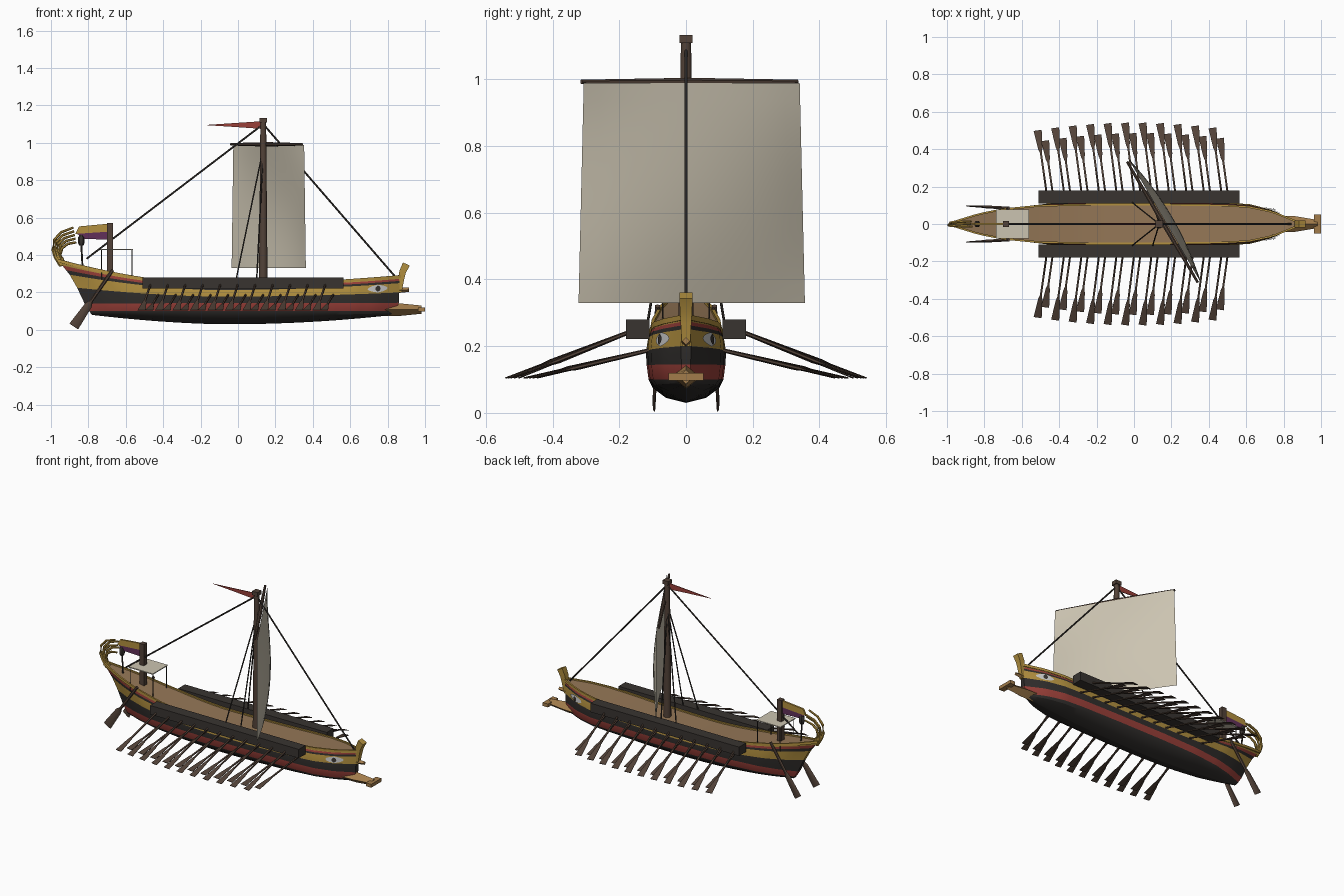
import bpy, bmesh, math
from mathutils import Vector as V

if "Cube" in bpy.data.objects:
    bpy.data.objects.remove(bpy.data.objects["Cube"])

def mat(name, r, g, b):
    m = bpy.data.materials.new(name)
    m.diffuse_color = (r, g, b, 1)
    m.use_nodes = True
    m.node_tree.nodes["Principled BSDF"].inputs["Base Color"].default_value = m.diffuse_color
    return m

BLACK = mat("pitch", .03, .027, .025)
RED = mat("red_paint", .32, .05, .04)
YELLOW = mat("ochre_paint", .45, .28, .05)
DECK = mat("deck_planks", .30, .185, .095)
WOOD = mat("dark_wood", .085, .055, .04)
DARK = mat("black_wood", .04, .034, .03)
BRONZE = mat("bronze", .36, .2, .07)
CLOTH = mat("canvas", .60, .55, .44)
PURPLE = mat("purple_cloth", .12, .03, .1)
WHITE = mat("white_paint", .6, .6, .58)

def make(name, verts, faces, mats, idx=None, angle=30):
    me = bpy.data.meshes.new(name)
    me.from_pydata([tuple(v) for v in verts], [], faces)
    for m in mats:
        me.materials.append(m)
    if idx:
        me.polygons.foreach_set("material_index", idx)
    bm = bmesh.new()
    bm.from_mesh(me)
    bmesh.ops.recalc_face_normals(bm, faces=bm.faces)
    bm.to_mesh(me)
    bm.free()
    me.shade_smooth()
    me.set_sharp_from_angle(angle=math.radians(angle))
    ob = bpy.data.objects.new(name, me)
    bpy.context.collection.objects.link(ob)
    return ob

def tube(name, pts, radii, m, n=6, phase=None):
    """Sweep an n-sided section; radii are numbers or (sideways, upward) pairs."""
    pts = [V(p) for p in pts]
    if not isinstance(radii, list):
        radii = [radii] * len(pts)
    phase = math.pi / n if phase is None else phase
    k = 1 / math.cos(math.pi / 4) if n == 4 and phase else 1
    verts, faces = [], []
    for i, p in enumerate(pts):
        t = (pts[min(i + 1, len(pts) - 1)] - pts[max(i - 1, 0)]).normalized()
        side = t.cross(V((0, 0, 1)))
        side = side.normalized() if side.length > .01 else V((0, 1, 0))
        up = side.cross(t)
        a, b = radii[i] if isinstance(radii[i], tuple) else (radii[i], radii[i])
        for j in range(n):
            w = phase + 2 * math.pi * j / n
            verts.append(p + side * a * k * math.cos(w) + up * b * k * math.sin(w))
            if i:
                q, j2 = (i - 1) * n, (j + 1) % n
                faces.append((q + j, q + j2, q + n + j2, q + n + j))
    faces += [tuple(range(n)), tuple(range(len(verts) - n, len(verts)))]
    return make(name, verts, faces, [m], angle=40)

def box(name, lo, hi, m):
    y, z = (lo[1] + hi[1]) / 2, (lo[2] + hi[2]) / 2
    return tube(name, [(lo[0], y, z), (hi[0], y, z)], ((hi[1] - lo[1]) / 2, (hi[2] - lo[2]) / 2), m, 4)

def plate(name, xz, m, th=.005, y=0):
    n = len(xz)
    verts = [(x, y + s * th / 2, z) for s in (-1, 1) for x, z in xz]
    faces = [tuple(range(n)), tuple(range(n, 2 * n))]
    faces += [(i, (i + 1) % n, n + (i + 1) % n, n + i) for i in range(n)]
    return make(name, verts, faces, [m])

# Hull: painted levels (half width, stern x, stern z, mid z, bow x, bow z)
LEVELS = [(0, -.78, .08, .03, .83, .08), (.06, -.785, .085, .045, .835, .083),
          (.1, -.79, .092, .075, .84, .09), (.112, -.795, .1, .1, .845, .1),
          (.118, -.82, .14, .143, .86, .145), (.12, -.86, .225, .178, .862, .2),
          (.115, -.9, .295, .213, .865, .25), (.112, -.92, .32, .222, .867, .262),
          (.108, -.94, .345, .232, .868, .273), (.104, -.96, .37, .24, .87, .285)]
PLAN = [(0, .12), (.07, .5), (.14, .75), (.25, .94), (.4, 1), (.6, 1), (.78, .96), (.86, .88), (.93, .62), (1, .12)]

def surf(u, lev, s=1):
    i = min(int(lev), len(LEVELS) - 2)
    w, xs, zs, zm, xb, zb = [a + (b - a) * (lev - i) for a, b in zip(LEVELS[i], LEVELS[i + 1])]
    for (u0, b0), (u1, b1) in zip(PLAN, PLAN[1:]):
        if u <= u1:
            beam = b0 + (b1 - b0) * (u - u0) / (u1 - u0)
            break
    z = zm + ((zs - zm) * ((.45 - u) / .45) ** 1.7 if u < .45 else (zb - zm) * ((u - .45) / .55) ** 2)
    return V((xs + (xb - xs) * u, s * w * beam, z))

NS, NL = 50, len(LEVELS)
US = [i / NS for i in range(NS + 1)]
verts = [surf(u, l, s) for s in (-1, 1) for l in range(NL) for u in US]
vid = lambda s, l, i: (s * NL + l) * (NS + 1) + i
faces, idx = [], []
band = [0, 0, 0, 1, 0, 2, 0, 1, 2]
for l in range(NL - 1):
    for i in range(NS):
        for s in (0, 1):
            faces.append((vid(s, l, i), vid(s, l, i + 1), vid(s, l + 1, i + 1), vid(s, l + 1, i)))
            idx.append(band[l])
    for i in (0, NS):
        faces.append((vid(0, l, i), vid(1, l, i), vid(1, l + 1, i), vid(0, l + 1, i)))
        idx.append(band[l])
for i in range(NS):
    faces.append((vid(0, NL - 1, i), vid(1, NL - 1, i), vid(1, NL - 1, i + 1), vid(0, NL - 1, i + 1)))
    idx.append(3)
make("hull", verts, faces, [BLACK, RED, YELLOW, DECK], idx)

# Parts mirrored on both sides
for s, tag in ((-1, "near"), (1, "far")):
    tube(f"rail_{tag}", [surf(u, NL - 1, s) for u in US], (.005, .008), YELLOW, 4)
    box(f"outrigger_{tag}", (-.51, s * .145 - .035, .222), (.565, s * .145 + .035, .28), DARK)
    # Painted eye following the hull
    for part, c, ru, rl, off, m in (("eye", 5.55, .031, .45, .005, WHITE), ("pupil", 5.55, .008, .36, .009, DARK)):
        pts = [surf(.932, c, s)]
        for k in range(12):
            a = 2 * math.pi * k / 12
            pts.append(surf(.932 + ru * math.cos(a), c + rl * math.sin(a) * (1 - .3 * abs(math.cos(a))), s))
        pts = [p + V((off * .4, s * off, 0)) for p in pts]
        make(f"{part}_{tag}", pts, [(0, k + 1, (k + 1) % 12 + 1) for k in range(12)], [m])
    # Two banks of oars
    for i in range(11):
        x = -.515 + .0935 * i
        arc = .04 * (1 - ((i - 5.5) / 5.5) ** 2)
        for bank, dx, py, pz, ty in (("upper", 0, .15, .25, .50), ("lower", .04, .10, .19, .445)):
            a, b = V((x + dx + .05, s * py, pz)), V((x + dx, s * (ty + arc), .105))
            tube(f"oar_{bank}_{tag}_{i + 1}", [a, a.lerp(b, .66), a.lerp(b, .72), b],
                 [.006, .006, (.013, .003), (.025, .002)], WOOD)
    # Steering oar
    a, b = V((-.67, s * .085, .32)), V((-.878, s * .096, .018))
    tube(f"steering_oar_{tag}", [a, a.lerp(b, .55), a.lerp(b, .62), b],
         [.009, .009, (.007, .02), (.004, .028)], WOOD)
    # Shrouds and canopy posts
    for k, x in enumerate((-.01, .1)):
        tube(f"shroud_{tag}_{k + 1}", [(.135, 0, .97), (x, s * .115, .27)], .004, DARK)
    for k, x in enumerate((-.73, -.567)):
        tube(f"canopy_post_{tag}_{k + 1}", [(x, s * .07, .27), (x, s * .07, .43)], .003, DARK)

# Stern fittings
box("canopy", (-.737, -.077, .427), (-.562, .077, .433), CLOTH)
tube("standard_pole", [(-.685, 0, .27), (-.685, 0, .572)], .016, WOOD, 4)
plate("standard_upper", [(-.69, .568), (-.85, .553), (-.87, .513), (-.69, .525)], YELLOW, .012)
plate("standard_lower", [(-.69, .525), (-.86, .514), (-.83, .487), (-.69, .482)], PURPLE, .012)
tube("lantern_post", [(-.83, 0, .31), (-.838, 0, .46)], .005, DARK)
tube("lantern", [(-.838, 0, .452), (-.838, 0, .465), (-.838, 0, .495), (-.838, 0, .507)], [.012, .018, .018, .008], DARK)
outer = [(-.945, .345), (-.975, .39), (-.99, .43), (-.983, .48), (-.945, .522), (-.88, .547)]
inner = [(-.93, .345), (-.945, .385), (-.95, .41), (-.94, .438), (-.91, .46), (-.865, .468)]
for k in range(5):
    t, sp = k / 4, (k % 2 * 2 - 1) * .014 if k != 2 else 0
    path = [(a[0] + (b[0] - a[0]) * t, sp * i / 5, a[1] + (b[1] - a[1]) * t)
            for i, (a, b) in enumerate(zip(outer, inner))]
    tube(f"stern_plume_{k + 1}", path, [.013, .011, .009, .008, .007, .006], YELLOW, 6)

# Bow fittings
tube("stem_post", [(.862, 0, .2), (.872, 0, .27), (.88, 0, .31), (.9, 0, .352)], [.012, .016, .018, .02], YELLOW, 4)
tube("upper_ram", [(.79, 0, .21), (.88, 0, .213), (.915, 0, .215)], [.016, .014, .011], BRONZE, 4, 0)
tube("ram", [(.78, 0, .108), (.86, 0, .108), (.98, 0, .108)], [(.045, .035), (.042, .034), (.022, .022)], BRONZE, 4, 0)
box("ram_head", (.962, -.052, .097), (1.0, .052, .119), BRONZE)

# Mast, yard, sail and rigging
tube("mast", [(.135, 0, .24), (.135, 0, 1.11)], [.024, .016], WOOD, 12)
tube("mast_cap", [(.135, 0, 1.108), (.135, 0, 1.133)], .02, WOOD, 4)
d, nrm = V((.505, -.863, 0)), V((.863, .505, 0))
c = V((.135, 0, .992)) + nrm * .02
tube("yard", [c - d * .375, c, c + d * .375], [.007, .013, .007], WOOD, 8)
NU, NV = 14, 12
pts = []
for j in range(NV + 1):
    for i in range(NU + 1):
        u, v = 2 * i / NU - 1, j / NV
        belly = .045 * (1 - u * u) * math.sin(math.pi * min(1, v * .85))
        p = c + d * u * (.375 + .018 * v) + nrm * (belly + .014)
        p.z = .988 - .658 * v
        pts.append(p)
W = NU + 1
make("sail", pts, [(j * W + i, j * W + i + 1, j * W + W + i + 1, j * W + W + i)
                   for j in range(NV) for i in range(NU)], [CLOTH])
tube("forestay", [(.135, 0, 1.1), (.84, 0, .285)], .005, DARK)
tube("backstay", [(.135, 0, 1.1), (-.81, 0, .38)], .005, DARK)
plate("pennant", [(.12, 1.115), (.12, 1.075), (-.02, 1.085), (-.18, 1.095)], RED, .004)
